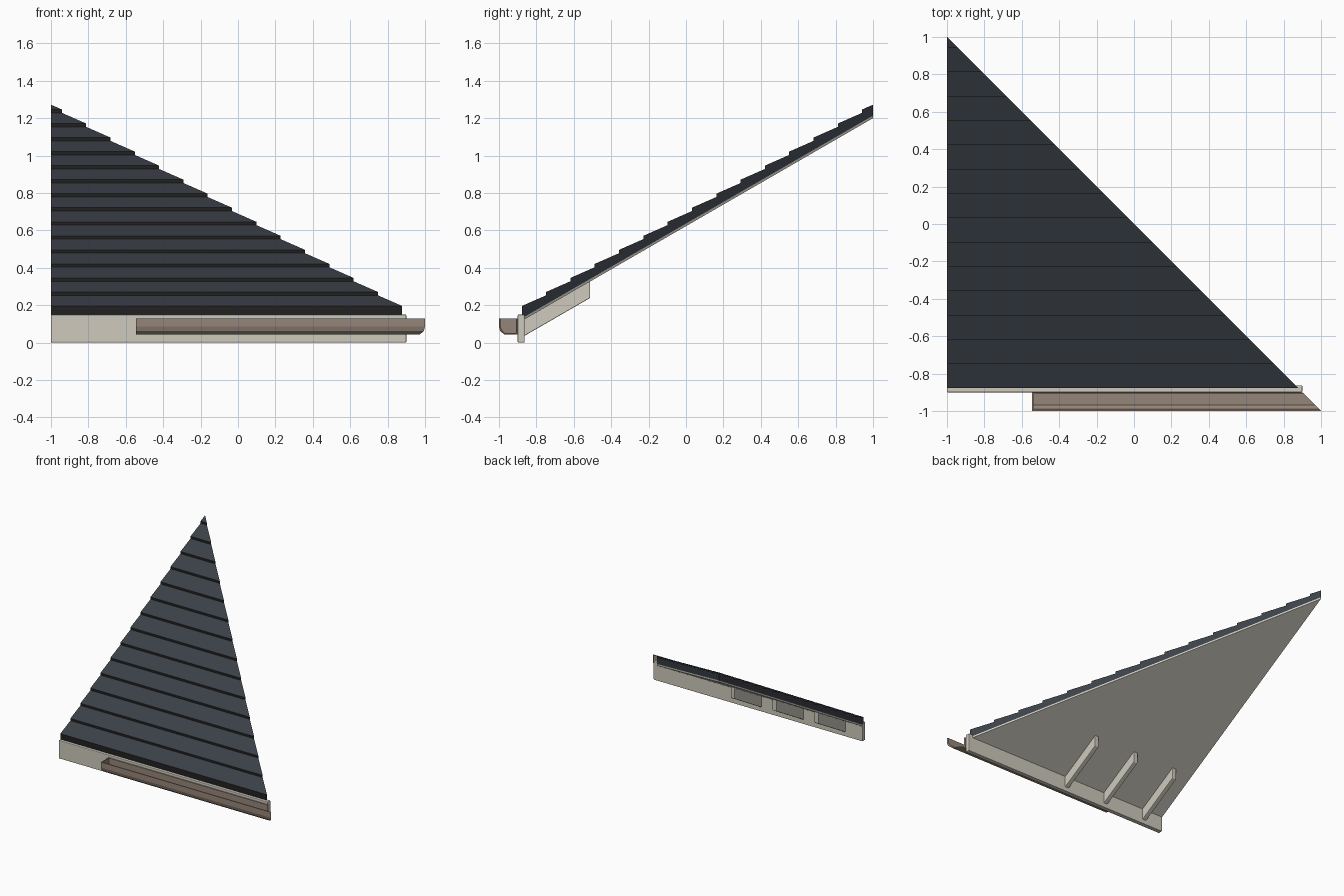
import bpy, bmesh, math

if "Cube" in bpy.data.objects:
    bpy.data.objects.remove(bpy.data.objects["Cube"])

SLOPE = math.tan(math.radians(30))
LEFT = -1.0


def material(name, rgb):
    m = bpy.data.materials.new(name)
    m.diffuse_color = (*rgb, 1)
    m.use_nodes = True
    m.node_tree.nodes["Principled BSDF"].inputs["Base Color"].default_value = m.diffuse_color
    return m


TILE = material("slate", (0.045, 0.053, 0.065))
BUTT = material("dark tile edge", (0.014, 0.015, 0.014))
CREAM = material("cream paint", (0.62, 0.59, 0.51))
BROWN = material("brown gutter", (0.30, 0.235, 0.19))


def hip(y):
    """x of the diagonal hip cut at depth y."""
    return -y


def prism(name, profile, x0, x1, mats, bevel=0, rule=None):
    """Extrude a (y, z) profile along x; x1 may be a function of y."""
    end = x1 if callable(x1) else (lambda y: x1)
    bm = bmesh.new()
    a = [bm.verts.new((x0, y, z)) for y, z in profile]
    b = [bm.verts.new((end(y), y, z)) for y, z in profile]
    n = len(profile)
    bm.faces.new(a)
    bm.faces.new(b[::-1])
    for i in range(n):
        j = (i + 1) % n
        bm.faces.new((a[i], b[i], b[j], a[j]))
    bmesh.ops.remove_doubles(bm, verts=bm.verts, dist=1e-5)
    bmesh.ops.recalc_face_normals(bm, faces=bm.faces)
    bm.normal_update()
    if rule:
        for f in bm.faces:
            f.material_index = rule(f)
    me = bpy.data.meshes.new(name)
    bm.to_mesh(me)
    bm.free()
    for m in mats:
        me.materials.append(m)
    ob = bpy.data.objects.new(name, me)
    bpy.context.collection.objects.link(ob)
    if bevel:
        mod = ob.modifiers.new("soft edges", "BEVEL")
        mod.width = bevel
        mod.segments = 2
    return ob


def under(y):
    """Height of the deck underside."""
    return 0.6225 + SLOPE * y


# Roof deck under the tiles
T = 0.014
prism("roof_deck", [(-0.868, under(-0.868)), (1, under(1)),
                    (1, under(1) + T), (-0.868, under(-0.868) + T)],
      LEFT, hip, [CREAM])

# Overlapping tile courses with dark front edges
STEP = 0.13
START = -0.878
for i in range(15):
    y0 = START + i * STEP
    y1 = min(y0 + STEP, 1.0)
    top0 = under(y0) + 0.080
    top1 = top0 + (y1 - y0) * 0.44
    prism(f"tile_course_{i + 1}",
          [(y0, under(y0) + T), (y1, under(y1) + T), (y1, top1), (y0, top0)],
          LEFT, hip, [TILE, BUTT], rule=lambda f: int(f.normal.y < -0.9))

# Fascia board along the eave
prism("fascia_board", [(-0.9, 0), (-0.863, 0), (-0.863, 0.15), (-0.9, 0.15)],
      LEFT, 0.9, [CREAM], bevel=0.005)

# Rafter tails behind the fascia
D = 0.088
for i in range(3):
    x = -0.826 + 0.38 * i
    prism(f"rafter_tail_{i + 1}",
          [(-0.87, under(-0.87) - D), (-0.512, under(-0.512) - D),
           (-0.512, under(-0.512) + 0.004), (-0.87, under(-0.87) + 0.004)],
          x - 0.018, x + 0.018, [CREAM], bevel=0.004)

# Open gutter, mitred at the corner
outer = [(-1, 0.13), (-1, 0.085), (-0.993, 0.062), (-0.972, 0.043), (-0.9, 0.043), (-0.9, 0.13)]
inner = [(-0.908, 0.13), (-0.908, 0.051), (-0.968, 0.051), (-0.985, 0.067), (-0.992, 0.087), (-0.992, 0.13)]
prism("gutter", outer + inner, -0.545, hip, [BROWN])

# Closed end of the gutter
prism("gutter_end_cap", outer, -0.545, -0.537, [BROWN])
